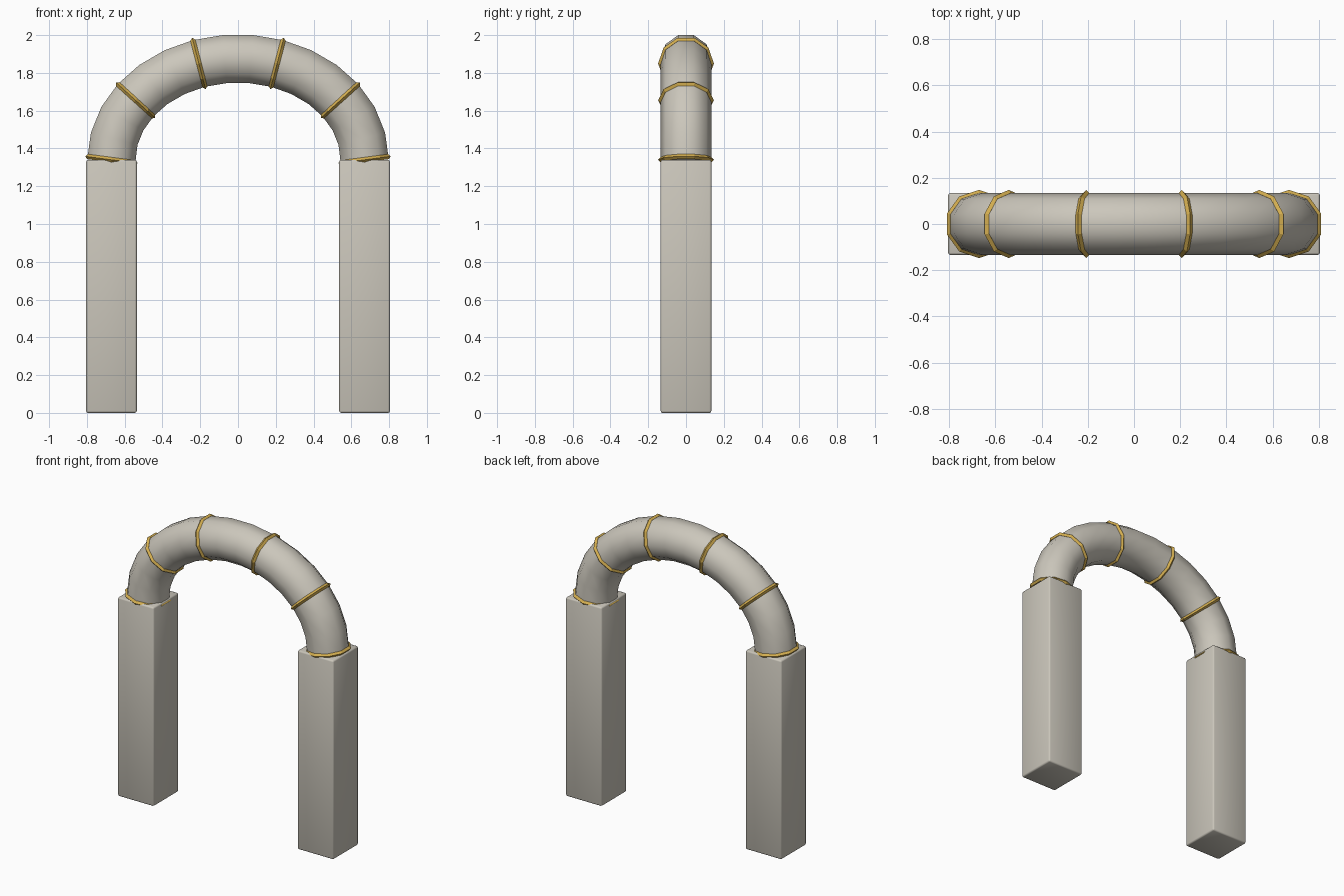
import bpy, bmesh, math
from mathutils import Vector, Matrix

if "Cube" in bpy.data.objects:
    bpy.data.objects.remove(bpy.data.objects["Cube"])

U = 0.134                       # base unit: tube radius / half pillar width
H, A, B = 10 * U, 5 * U, 4 * U  # pillar height, arch half-span, arch rise
STEPS, SIDES = 15, 10


def material(name, rgb):
    m = bpy.data.materials.new(name)
    m.diffuse_color = (*rgb, 1)
    m.use_nodes = True
    m.node_tree.nodes["Principled BSDF"].inputs["Base Color"].default_value = m.diffuse_color
    return m


stone = material("stone", (0.60, 0.57, 0.50))
gold = material("gold", (0.65, 0.42, 0.08))


def add_mesh(name, bm, mat, smooth=False):
    bmesh.ops.recalc_face_normals(bm, faces=bm.faces)
    me = bpy.data.meshes.new(name)
    bm.to_mesh(me)
    bm.free()
    for p in me.polygons:
        p.use_smooth = smooth
    me.materials.append(mat)
    ob = bpy.data.objects.new(name, me)
    bpy.context.collection.objects.link(ob)
    return ob


# Arch centre line and its local frames (outward, sideways)
path = []
for i in range(STEPS + 1):
    t = math.pi * i / STEPS
    path.append(Vector((-A * math.cos(t), 0, H + B * math.sin(t))))


def frame(i):
    tan = (path[min(i + 1, STEPS)] - path[max(i - 1, 0)]).normalized()
    side = Vector((0, 1, 0))
    return tan, side, side.cross(tan)


def sweep(bm, loops, closed):
    # skin consecutive vertex loops
    n = len(loops)
    for i in range(n if closed else n - 1):
        a, b = loops[i], loops[(i + 1) % n]
        m = len(a)
        for j in range(m):
            bm.faces.new((a[j], a[(j + 1) % m], b[(j + 1) % m], b[j]))


# Pillars with softly bevelled edges
for name, s in (("left_pillar", -1), ("right_pillar", 1)):
    bm = bmesh.new()
    bmesh.ops.create_cube(bm, size=1, matrix=Matrix.Translation((s * A, 0, H / 2))
                          @ Matrix.Diagonal((2 * U, 2 * U, H, 1)))
    bmesh.ops.bevel(bm, geom=bm.edges[:], offset=0.01, segments=2,
                    profile=0.5, affect='EDGES')
    add_mesh(name, bm, stone, True)

# Arch tube
bm = bmesh.new()
loops = []
for i, p in enumerate(path):
    _, side, out = frame(i)
    loops.append([bm.verts.new(p + U * (side * math.cos(a) + out * math.sin(a)))
                  for a in (math.tau * k / SIDES for k in range(SIDES))])
sweep(bm, loops, False)
caps = [bm.faces.new(loops[0]), bm.faces.new(loops[-1])]
for c in caps:
    for e in c.edges:
        e.smooth = False
add_mesh("arch_tube", bm, stone, True)

# Gold bands: diamond-section rings at every third path point
for n, i in enumerate(range(0, STEPS + 1, 3)):
    tan, side, out = frame(i)
    bm = bmesh.new()
    loops = []
    for k in range(SIDES):
        a = math.tau * k / SIDES
        d = side * math.cos(a) + out * math.sin(a)
        w = 0.1 * U
        loops.append([bm.verts.new(path[i] + d * (U + dr) + tan * dt)
                      for dr, dt in ((w, 0), (0, w), (-w, 0), (0, -w))])
    sweep(bm, loops, True)
    add_mesh(f"band_{n + 1}", bm, gold)
